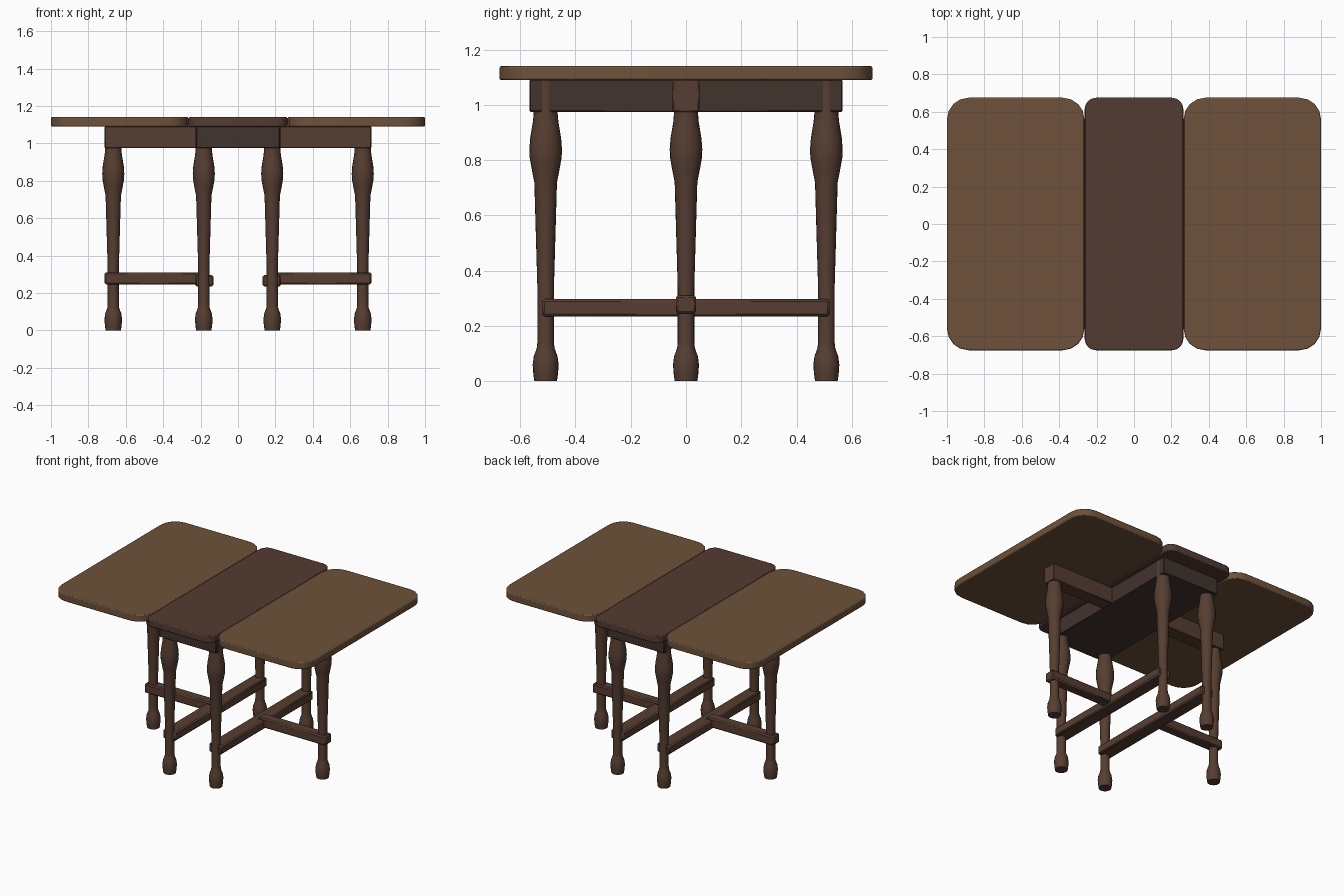
import bpy, bmesh, math

if "Cube" in bpy.data.objects:
    bpy.data.objects.remove(bpy.data.objects["Cube"])


def material(name, r, g, b):
    m = bpy.data.materials.new(name)
    m.diffuse_color = (r, g, b, 1)
    m.use_nodes = True
    m.node_tree.nodes["Principled BSDF"].inputs["Base Color"].default_value = m.diffuse_color
    return m


LEAF = material("leaf_wood", 0.155, 0.083, 0.042)
DARK = material("centre_wood", 0.086, 0.045, 0.032)
APRON = material("apron_wood", 0.055, 0.033, 0.027)
TURNED = material("leg_wood", 0.094, 0.048, 0.031)


def finish(name, bm, mat, bevel=0, segments=2, smooth=30):
    bmesh.ops.recalc_face_normals(bm, faces=bm.faces)
    me = bpy.data.meshes.new(name)
    bm.to_mesh(me)
    bm.free()
    ob = bpy.data.objects.new(name, me)
    bpy.context.collection.objects.link(ob)
    me.materials.append(mat)
    if bevel:
        mod = ob.modifiers.new("edge", 'BEVEL')
        mod.width, mod.segments = bevel, segments
        mod.limit_method, mod.angle_limit = 'ANGLE', math.radians(50)
    bpy.ops.object.select_all(action='DESELECT')
    ob.select_set(True)
    bpy.context.view_layer.objects.active = ob
    bpy.ops.object.shade_smooth_by_angle(angle=math.radians(smooth))
    return ob


def box(name, x, y, z, mat, bevel=0, segments=1):
    bm = bmesh.new()
    bmesh.ops.create_cube(bm, size=1)
    for v in bm.verts:
        for i, (lo, hi) in enumerate((x, y, z)):
            v.co[i] = lo if v.co[i] < 0 else hi
    return finish(name, bm, mat, bevel, segments)


def slab(name, x0, x1, y, z0, z1, r, mat, steps=4):
    """Board with rounded corners and a softened rim."""
    bm = bmesh.new()
    pts = []
    corners = ((x1 - r, y - r), (x0 + r, y - r), (x0 + r, r - y), (x1 - r, r - y))
    for q, (cx, cy) in enumerate(corners):
        for i in range(steps + 1):
            a = math.pi / 2 * (q + i / steps)
            pts.append(bm.verts.new((cx + r * math.cos(a), cy + r * math.sin(a), z0)))
    base = bm.faces.new(pts)
    top = bmesh.ops.extrude_face_region(bm, geom=[base])["geom"]
    for v in top:
        if isinstance(v, bmesh.types.BMVert):
            v.co.z = z1
    return finish(name, bm, mat, 0.006, 2)


# Turned leg profile: radius, height
PROFILE = [(0.041, 0), (0.045, 0.03), (0.047, 0.06), (0.043, 0.09), (0.032, 0.12),
           (0.030, 0.14), (0.030, 0.34), (0.041, 0.72), (0.049, 0.76),
           (0.058, 0.81), (0.059, 0.84), (0.056, 0.88), (0.046, 0.94),
           (0.043, 0.975), (0.043, 1.088)]


def leg(name, x, y, sides=20):
    bm = bmesh.new()
    rings = [[bm.verts.new((x + r * math.cos(2 * math.pi * i / sides),
                            y + r * math.sin(2 * math.pi * i / sides), z))
              for i in range(sides)] for r, z in PROFILE]
    for a, b in zip(rings, rings[1:]):
        for i in range(sides):
            j = (i + 1) % sides
            bm.faces.new((a[i], a[j], b[j], b[i]))
    bm.faces.new(rings[0])
    bm.faces.new(rings[-1])
    return finish(name, bm, TURNED, smooth=40)


# Fixed centre board and the box apron beneath it
slab("centre_top", -0.264, 0.264, 0.675, 1.09, 1.14, 0.06, DARK)
box("centre_apron", (-0.224, 0.224), (-0.566, 0.566), (0.975, 1.092), APRON, 0.004)

for side, s in (("left", -1), ("right", 1)):
    def span(a, b):
        return tuple(sorted((s * a, s * b)))

    # Raised drop leaf
    slab(side + "_leaf", *span(0.265, 1.0), 0.675, 1.09, 1.14, 0.115, LEAF)

    # Fixed legs and the long stretcher joining them
    for end, e in (("front", -1), ("back", 1)):
        leg(f"{side}_{end}_leg", s * 0.183, e * 0.508)
    box(side + "_long_stretcher", span(0.132, 0.230), (-0.52, 0.52),
        (0.235, 0.297), TURNED, 0.008)

    # Swing-out gate: arm, leg and stretcher
    box(side + "_gate_arm", span(0.22, 0.713), (-0.048, 0.048), (0.975, 1.092), TURNED, 0.004)
    leg(side + "_gate_leg", s * 0.667, 0)
    box(side + "_gate_stretcher", span(0.18, 0.713), (-0.037, 0.037),
        (0.245, 0.311), TURNED, 0.008)
